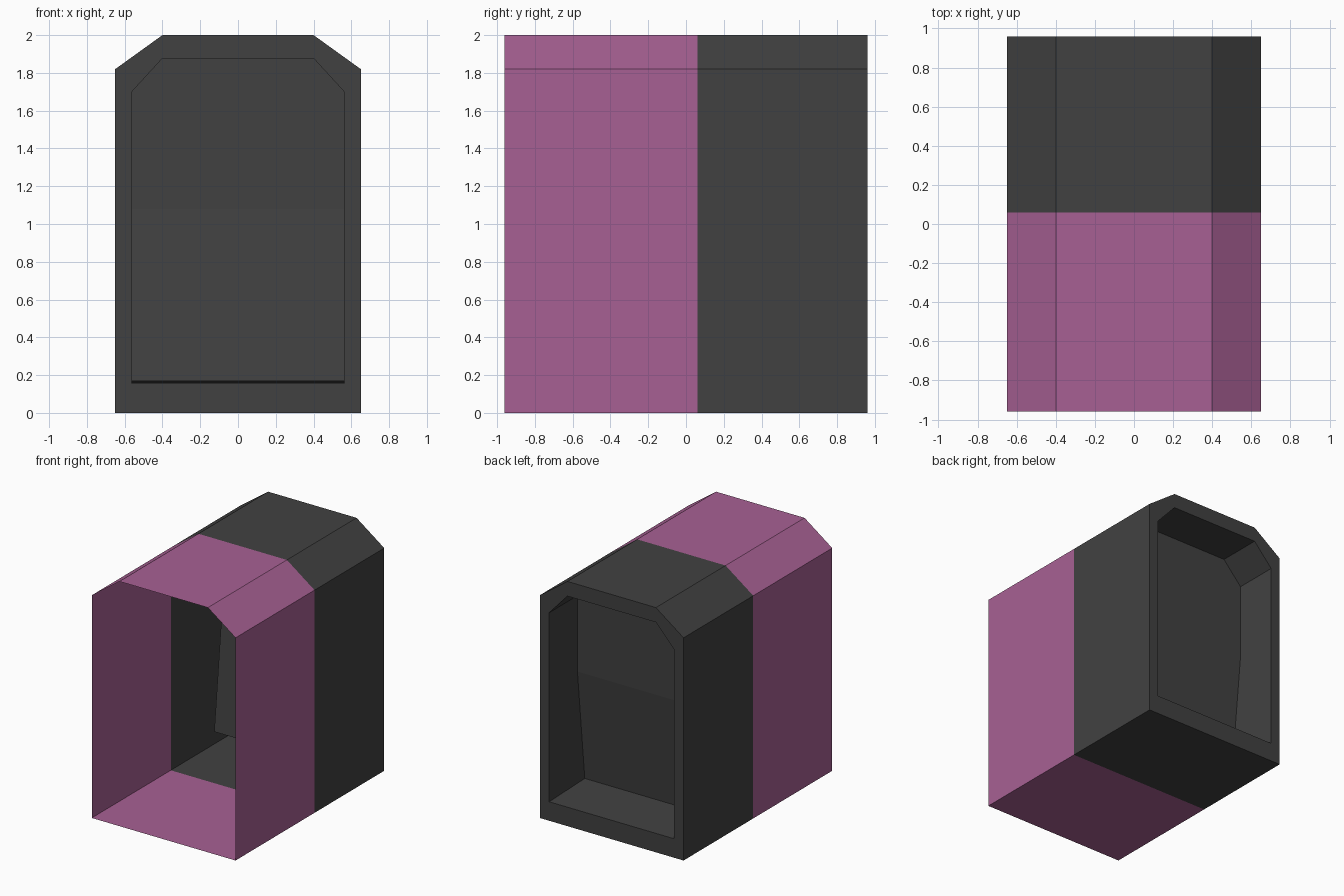
import bpy, bmesh

if "Cube" in bpy.data.objects:
    bpy.data.objects.remove(bpy.data.objects["Cube"])


def material(name, color):
    m = bpy.data.materials.new(name)
    m.diffuse_color = (*color, 1.0)
    m.use_nodes = True
    m.node_tree.nodes["Principled BSDF"].inputs["Base Color"].default_value = m.diffuse_color
    return m


dark = material("charcoal", (0.053, 0.053, 0.053))
pink = material("mauve pink", (0.39, 0.118, 0.295))

FRONT, SPLIT, BACK = -0.96, 0.06, 0.96


def outline(half, shoulder, bottom, side_top, top):
    """Chamfered arch, mirrored about x = 0, starting at lower right."""
    right = [(half, bottom), (half, side_top), (shoulder, top)]
    return right + [(-x, z) for x, z in reversed(right)]


def ring(bm, points, y):
    return [bm.verts.new((x, y, z)) for x, z in points]


def bridge(bm, a, b):
    n = len(a)
    return [bm.faces.new((a[i], b[i], b[(i + 1) % n], a[(i + 1) % n])) for i in range(n)]


def finish(bm, name, mat):
    me = bpy.data.meshes.new(name)
    bm.to_mesh(me)
    bm.free()
    me.materials.append(mat)
    ob = bpy.data.objects.new(name, me)
    bpy.context.collection.objects.link(ob)
    return ob


outer = outline(0.65, 0.40, 0.0, 1.82, 2.0)
opening = outline(0.565, 0.40, 0.155, 1.70, 1.88)

# Open front sleeve
bm = bmesh.new()
bridge(bm, ring(bm, outer, FRONT), ring(bm, outer, SPLIT))
finish(bm, "front_sleeve", pink)

# Rear sleeve with its end frame
bm = bmesh.new()
rim = ring(bm, outer, BACK)
bridge(bm, ring(bm, outer, SPLIT), rim)
bridge(bm, rim, ring(bm, opening, BACK))
finish(bm, "rear_sleeve", dark)

# Recessed back panel: upright above, leaning deeper below the bend
bm = bmesh.new()
BEND_Z, UPPER_Y, LOWER_Y, SILL_Z = 1.08, 0.595, 0.50, 0.17
edge = ring(bm, opening, BACK)
inner = ring(bm, opening, UPPER_Y)
for v in (inner[0], inner[-1]):
    v.co.y, v.co.z = LOWER_Y, SILL_Z
bend = [bm.verts.new((s * 0.565, UPPER_Y, BEND_Z)) for s in (1, -1)]
for i in range(1, 4):
    bm.faces.new((edge[i], inner[i], inner[i + 1], edge[i + 1]))
bm.faces.new((edge[5], inner[5], inner[0], edge[0]))                  # sill
bm.faces.new((edge[0], inner[0], bend[0], inner[1], edge[1]))         # side walls
bm.faces.new((edge[4], inner[4], bend[1], inner[5], edge[5]))
upper = bm.faces.new((bend[0], bend[1], inner[4], inner[3], inner[2], inner[1]))
lower = bm.faces.new((inner[0], inner[5], bend[1], bend[0]))
bmesh.ops.recalc_face_normals(bm, faces=bm.faces)
bm.normal_update()
if upper.normal.y < 0:
    bmesh.ops.reverse_faces(bm, faces=bm.faces)
finish(bm, "recessed_back_panel", dark)
